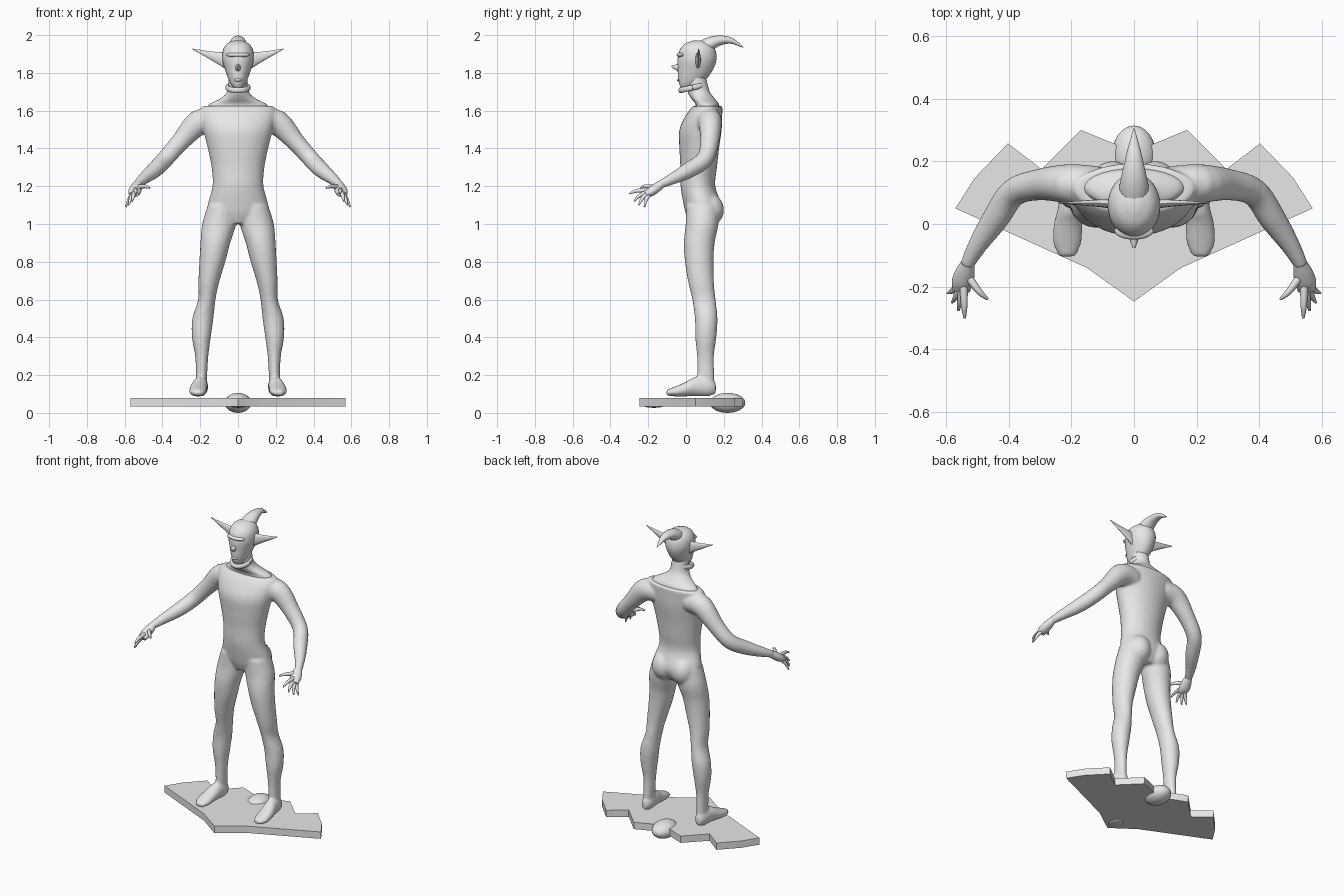
import bpy, bmesh, math
from mathutils import Vector, Matrix

if "Cube" in bpy.data.objects:
    bpy.data.objects.remove(bpy.data.objects["Cube"])

GREY = bpy.data.materials.new("plain_grey")
GREY.use_nodes = True
GREY.diffuse_color = (0.8, 0.8, 0.8, 1)
GREY.node_tree.nodes["Principled BSDF"].inputs["Base Color"].default_value = (0.8, 0.8, 0.8, 1)


def finish(name, bm, angle=50, voxel=0):
    """Turn a bmesh into a shaded object, optionally fused into one skin."""
    bmesh.ops.recalc_face_normals(bm, faces=bm.faces)
    mesh = bpy.data.meshes.new(name)
    bm.to_mesh(mesh)
    bm.free()
    mesh.materials.append(GREY)
    ob = bpy.data.objects.new(name, mesh)
    bpy.context.collection.objects.link(ob)
    bpy.ops.object.select_all(action="DESELECT")
    ob.select_set(True)
    bpy.context.view_layer.objects.active = ob
    if voxel:
        rem = ob.modifiers.new("fuse", "REMESH")
        rem.mode = "VOXEL"
        rem.voxel_size = voxel
        rem.use_smooth_shade = True
        soft = ob.modifiers.new("soften", "SMOOTH")
        soft.factor = 0.5
        soft.iterations = 4
    else:
        bpy.ops.object.shade_smooth_by_angle(angle=math.radians(angle))
    return ob


def spline(rows, steps):
    """Smooth curve through rows of (x, y, z, radius, radius)."""
    p = [Vector(r) for r in rows]
    p = [p[0]] + p + [p[-1]]
    out = []
    for a, b, c, d in zip(p, p[1:], p[2:], p[3:]):
        for i in range(steps):
            t = i / steps
            out.append((2 * b + (c - a) * t + (2 * a - 5 * b + 4 * c - d) * t * t
                        + (3 * b - a - 3 * c + d) * t ** 3) / 2)
    return out + [p[-1]]


def loft(bm, rows, axis=None, side=1, steps=4, n=20):
    """Elliptical tube through rows; rings face the axis, or follow the path."""
    rows = spline([(r[0] * side, *r[1:]) for r in rows], steps)
    centres = [Vector(r[:3]) for r in rows]
    rings = []
    for i, r in enumerate(rows):
        d = Vector(axis) if axis else centres[min(i + 1, len(rows) - 1)] - centres[max(i - 1, 0)]
        d.normalize()
        u = Vector((1, 0, 0)) if abs(d.z) > 0.95 else d.cross(Vector((0, 0, 1))).normalized()
        v = d.cross(u)
        ring = []
        for k in range(n):
            a = 2 * math.pi * k / n
            ring.append(bm.verts.new(centres[i] + u * r[3] * math.cos(a) + v * r[4] * math.sin(a)))
        rings.append(ring)
    for lo, hi in zip(rings, rings[1:]):
        for k in range(n):
            j = (k + 1) % n
            bm.faces.new((lo[k], lo[j], hi[j], hi[k]))
    bm.faces.new(rings[0])
    bm.faces.new(rings[-1])


def ball(bm, centre, radii):
    m = Matrix.Translation(centre) @ Matrix.Diagonal((*radii, 1))
    bmesh.ops.create_uvsphere(bm, u_segments=24, v_segments=14, radius=1, matrix=m)


UP, BACK = (0, 0, 1), (0, -1, 0)

# Suited body: torso, buttocks, legs, feet and arms fused together
torso = [(0, .085, 1.0, .07, .065), (0, .09, 1.05, .14, .09), (0, .088, 1.1, .16, .1),
         (0, .063, 1.2, .135, .092), (0, .067, 1.3, .14, .097), (0, .07, 1.4, .16, .105),
         (0, .077, 1.5, .185, .112), (0, .097, 1.58, .2, .095), (0, .115, 1.625, .19, .078)]
leg = [(.085, .085, 1.1, .075, .085), (.1, .085, 1.0, .09, .087), (.12, .07, .9, .079, .082),
       (.136, .07, .8, .069, .076), (.155, .08, .69, .055, .068), (.165, .095, .6, .046, .062),
       (.186, .107, .5, .056, .06), (.194, .105, .4, .05, .056), (.192, .103, .3, .035, .045),
       (.193, .105, .2, .03, .045), (.197, .105, .12, .032, .045)]
foot = [(.195, .158, .13, .018, .028), (.195, .12, .138, .036, .05), (.202, .05, .14, .041, .051),
        (.21, 0, .126, .046, .039), (.213, -.06, .113, .046, .026), (.213, -.105, .107, .026, .014)]
arm = [(.12, .115, 1.545, .07, .065), (.21, .128, 1.535, .063, .068), (.305, .125, 1.435, .05, .05),
       (.385, .1, 1.345, .045, .046), (.44, .02, 1.288, .043, .043), (.5, -.07, 1.24, .031, .031),
       (.535, -.135, 1.21, .022, .022)]
bm = bmesh.new()
loft(bm, torso, UP, n=32)
for s in (1, -1):
    loft(bm, leg, UP, s)
    loft(bm, foot, BACK, s)
    loft(bm, arm, side=s)
    ball(bm, (.068 * s, .118, 1.075), (.078, .083, .09))
finish("suited_body", bm, voxel=.009)

# Hands: a flat palm with a thumb and four fingers
TIPS = [(.466, -.24, 1.19), (.54, -.3, 1.16), (.56, -.275, 1.12), (.58, -.25, 1.1), (.594, -.22, 1.09)]
wrist, palm = Vector((.53, -.125, 1.215)), Vector((.547, -.185, 1.172))
for s, label in ((1, "left"), (-1, "right")):
    bm = bmesh.new()
    loft(bm, [(*wrist, .022, .022), (*wrist.lerp(palm, .5), .031, .025),
              (*palm, .034, .025), (*palm.lerp(Vector(TIPS[2]), .3), .028, .016)], side=s)
    for i, tip in enumerate(TIPS):
        tip = Vector(tip)
        start = wrist.lerp(palm, .5 if i == 0 else .8)
        bend = start.lerp(tip, .6) + Vector((0, -.008, .008))
        loft(bm, [(*start, .014, .014), (*bend, .0105, .0105), (*tip, .004, .004)], side=s, n=10)
    finish(label + "_hand", bm)

# Neck and bare shoulders inside the open neckline
bm = bmesh.new()
loft(bm, [(0, .115, 1.6, .17, .065), (0, .112, 1.635, .15, .062), (0, .088, 1.667, .088, .062),
          (0, .066, 1.705, .056, .058), (0, .055, 1.78, .05, .05)], UP, n=28)
finish("neck", bm)

# Tilted collar ring
bm = bmesh.new()
rings = []
for k in range(33):
    a = 2 * math.pi * k / 32
    y = math.sin(a)
    rings.append((math.cos(a) * .056, .035 + y * .064, 1.722 + y * .014, .011, .015))
loft(bm, rings, steps=1, n=10)
finish("collar", bm)

# Head with brow, nose and mouth
bm = bmesh.new()
loft(bm, [(0, 0, 1.71, .014, .018), (0, .012, 1.735, .034, .046), (0, .034, 1.77, .052, .076),
          (0, .05, 1.82, .07, .094), (0, .058, 1.87, .083, .103), (0, .061, 1.92, .08, .095),
          (0, .063, 1.955, .058, .067), (0, .065, 1.972, .02, .025)], UP, n=32)
ball(bm, (0, -.022, 1.895), (.062, .028, .014))
ball(bm, (0, -.036, 1.762), (.022, .012, .008))
loft(bm, [(0, -.025, 1.825, .018, .026), (0, -.055, 1.83, .012, .014), (0, -.077, 1.835, .004, .004)], BACK, n=12)
finish("head", bm)

# Long pointed ears
for s, label in ((1, "left"), (-1, "right")):
    bm = bmesh.new()
    loft(bm, [(.065, .062, 1.865, .016, .045), (.1, .066, 1.876, .013, .034),
              (.16, .067, 1.897, .008, .019), (.242, .067, 1.927, .001, .002)], (1, 0, 0), s, n=12)
    finish(label + "_ear", bm)

# Curled topknot sweeping back from the crown
bm = bmesh.new()
loft(bm, [(0, .085, 1.925, .05, .045), (0, .13, 1.955, .045, .036), (0, .18, 1.972, .034, .026),
          (0, .24, 1.97, .02, .016), (0, .303, 1.935, .002, .002)])
finish("topknot", bm)

# Bat-winged board with a scalloped trailing edge
half = [(.15, -.14), (.57, .05), (.507, .148), (.402, .257), (.295, .175), (.17, .3), (.06, .255)]
outline = [(0, -.247)] + half + [(0, .2)] + [(-x, y) for x, y in reversed(half)]
bm = bmesh.new()
face = bm.faces.new([bm.verts.new((x, y, .035)) for x, y in outline])
top = bmesh.ops.extrude_face_region(bm, geom=[face])["geom"]
bmesh.ops.translate(bm, verts=[v for v in top if isinstance(v, bmesh.types.BMVert)], vec=(0, 0, .045))
bmesh.ops.triangulate(bm, faces=[f for f in bm.faces if len(f.verts) > 4])
finish("winged_board", bm, 40)

# Rear engine pod and small bump below the nose
bm = bmesh.new()
ball(bm, (0, .22, .053), (.07, .094, .053))
finish("rear_pod", bm)
bm = bmesh.new()
ball(bm, (0, -.17, .036), (.04, .05, .009))
finish("nose_bump", bm)
